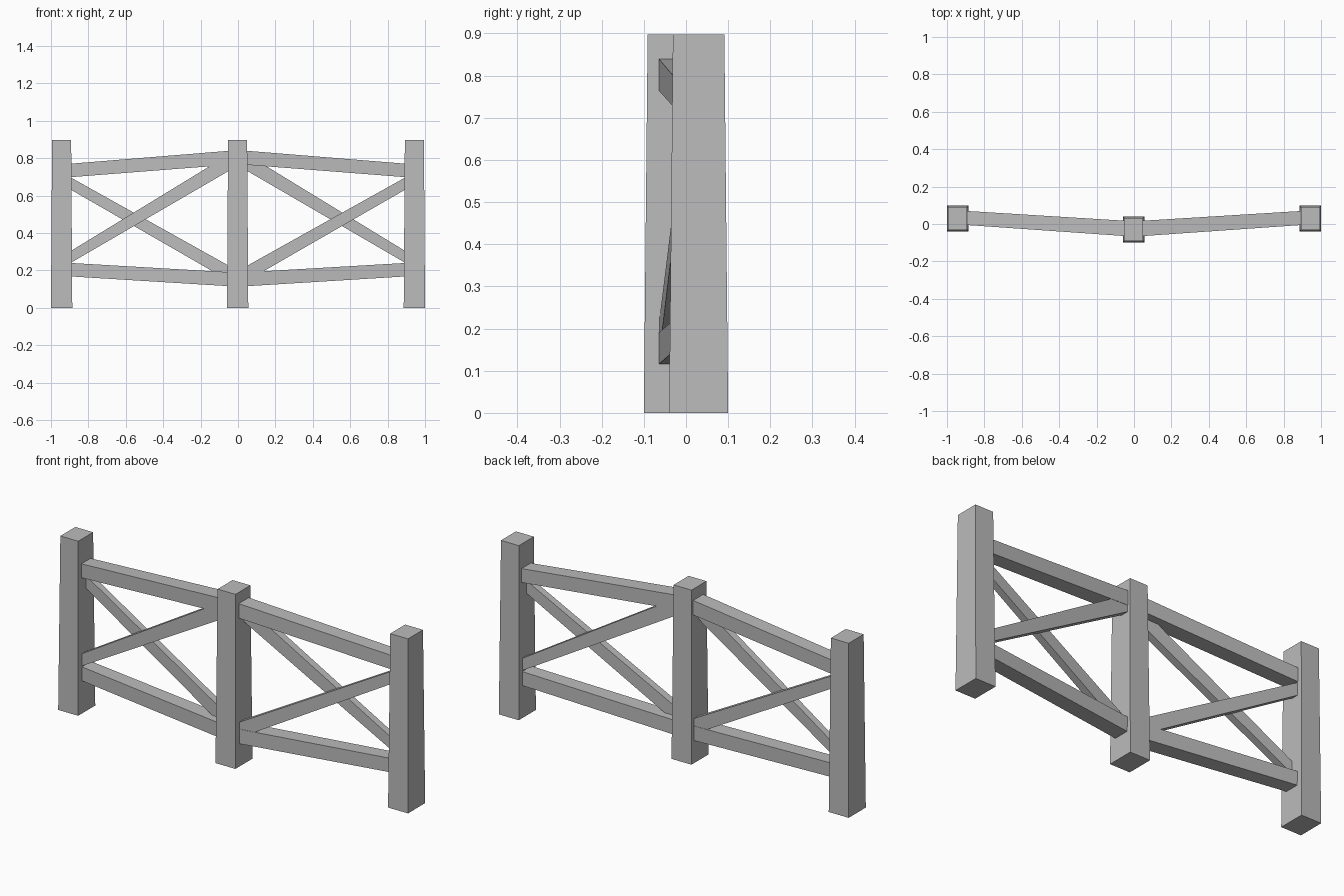
import bpy
import bmesh

cube = bpy.data.objects.get("Cube")
if cube:
    bpy.data.objects.remove(cube, do_unlink=True)

# Single weathered grey for the whole fence
grey = bpy.data.materials.new("grey_wood")
grey.use_nodes = True
colour = (0.5, 0.5, 0.5, 1)
grey.diffuse_color = colour
grey.node_tree.nodes["Principled BSDF"].inputs["Base Color"].default_value = colour


def shaped_box(name, place):
    """Make a box whose corners are moved by place(x, y, z), each -1 or 1."""
    bm = bmesh.new()
    bmesh.ops.create_cube(bm, size=2)
    for v in bm.verts:
        v.co = place(*[round(c) for c in v.co])
    bmesh.ops.recalc_face_normals(bm, faces=bm.faces)
    mesh = bpy.data.meshes.new(name)
    bm.to_mesh(mesh)
    bm.free()
    mesh.materials.append(grey)
    obj = bpy.data.objects.new(name, mesh)
    bpy.context.collection.objects.link(obj)
    return obj


def post(name, cx, cy):
    """Square post, slightly narrower at the top."""
    def place(x, y, z):
        half_x, half_y = (0.051, 0.061) if z > 0 else (0.057, 0.07)
        return cx + x * half_x, cy + y * half_y, 0.897 if z > 0 else 0
    return shaped_box(name, place)


INNER, OUTER = 0.04, 0.9


def beam(name, side, inner_z, outer_z, front=0.0, back=1.0):
    """Beam from centre post to outer post; front/back are depth fractions."""
    def place(x, y, z):
        outer = x > 0
        low, high = outer_z if outer else inner_z
        y_front, y_back = (-0.005, 0.07) if outer else (-0.065, 0.017)
        depth = back if y > 0 else front
        return (side * (OUTER if outer else INNER),
                y_front + (y_back - y_front) * depth,
                high if z > 0 else low)
    return shaped_box(name, place)


# Posts
post("centre_post", -0.002, -0.03)
for label, side in (("left", 1), ("right", -1)):
    post(label + "_post", side * 0.943, 0.03)

    # Rails
    beam(label + "_top_rail", side, (0.765, 0.84), (0.698, 0.77))
    beam(label + "_bottom_rail", side, (0.115, 0.19), (0.168, 0.24))

    # Crossed braces, one in the front half and one in the back half
    front_half, back_half = (0.02, 0.5), (0.5, 0.98)
    rising, falling = ((front_half, back_half) if side > 0
                       else (back_half, front_half))
    beam(label + "_rising_brace", side, (0.14, 0.22), (0.635, 0.7), *rising)
    beam(label + "_falling_brace", side, (0.737, 0.825), (0.237, 0.3), *falling)
